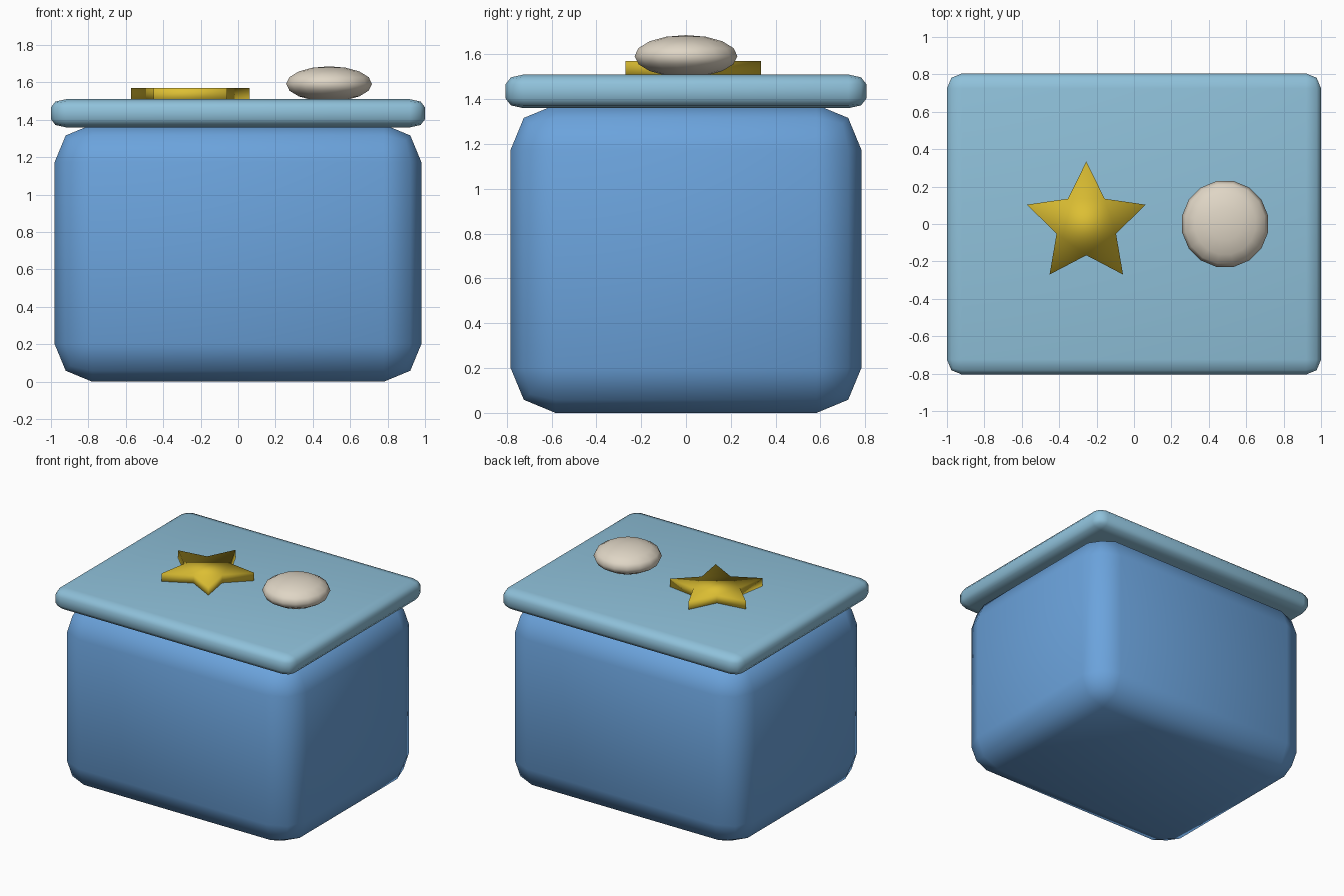
import bpy, bmesh, math
from mathutils import Matrix, Vector

if "Cube" in bpy.data.objects:
    bpy.data.objects.remove(bpy.data.objects["Cube"])


def material(name, rgb):
    m = bpy.data.materials.new(name)
    m.diffuse_color = (*rgb, 1)
    m.use_nodes = True
    m.node_tree.nodes["Principled BSDF"].inputs["Base Color"].default_value = m.diffuse_color
    return m


def finish(name, bm, mat):
    bmesh.ops.recalc_face_normals(bm, faces=bm.faces)
    for f in bm.faces:
        f.smooth = True
    mesh = bpy.data.meshes.new(name)
    bm.to_mesh(mesh)
    bm.free()
    mesh.materials.append(mat)
    ob = bpy.data.objects.new(name, mesh)
    bpy.context.collection.objects.link(ob)
    return ob


def rounded_box(name, size, z0, bevel, bevel_z, mat):
    """Box with two-step rounded edges; bevel_z is the rounding height."""
    sx, sy, sz = size
    k = bevel_z / bevel
    bm = bmesh.new()
    bmesh.ops.create_cube(bm, size=1)
    bmesh.ops.scale(bm, vec=(sx, sy, sz / k), verts=bm.verts)
    bmesh.ops.bevel(bm, geom=bm.edges[:], offset=bevel, offset_type='OFFSET',
                    segments=2, profile=0.5, affect='EDGES')
    bmesh.ops.scale(bm, vec=(1, 1, k), verts=bm.verts)
    bmesh.ops.translate(bm, vec=(0, 0, z0 + sz / 2), verts=bm.verts)
    return finish(name, bm, mat)


blue = material("blue", (0.147, 0.366, 0.716))
pale_blue = material("pale_blue", (0.275, 0.533, 0.701))
gold = material("gold", (0.72, 0.52, 0.033))
cream = material("cream", (0.74, 0.67, 0.56))

# Box body and overhanging lid
rounded_box("box_body", (1.96, 1.565, 1.375), 0, 0.2, 0.2, blue)
rounded_box("lid", (2.0, 1.61, 0.15), 1.36, 0.08, 0.043, pale_blue)

# Five-pointed star on the lid
bm = bmesh.new()
ring = []
for i in range(10):
    r = 0.334 if i % 2 == 0 else 0.167
    a = math.pi / 2 + i * math.pi / 5
    ring.append(bm.verts.new((-0.255 + r * math.cos(a), r * math.sin(a), 1.50)))
base = bm.faces.new(ring)
top = bmesh.ops.extrude_face_region(bm, geom=[base], use_keep_orig=True)["geom"]
bmesh.ops.translate(bm, vec=(0, 0, 0.07),
                    verts=[v for v in top if isinstance(v, bmesh.types.BMVert)])
finish("star", bm, gold)

# Flattened round pebble on the lid
bm = bmesh.new()
bmesh.ops.create_uvsphere(
    bm, u_segments=16, v_segments=8, radius=1,
    matrix=Matrix.Translation(Vector((0.487, 0, 1.592)))
    @ Matrix.Diagonal((0.234, 0.234, 0.094, 1))
    @ Matrix.Rotation(math.pi / 16, 4, 'Z'))
finish("pebble", bm, cream)
